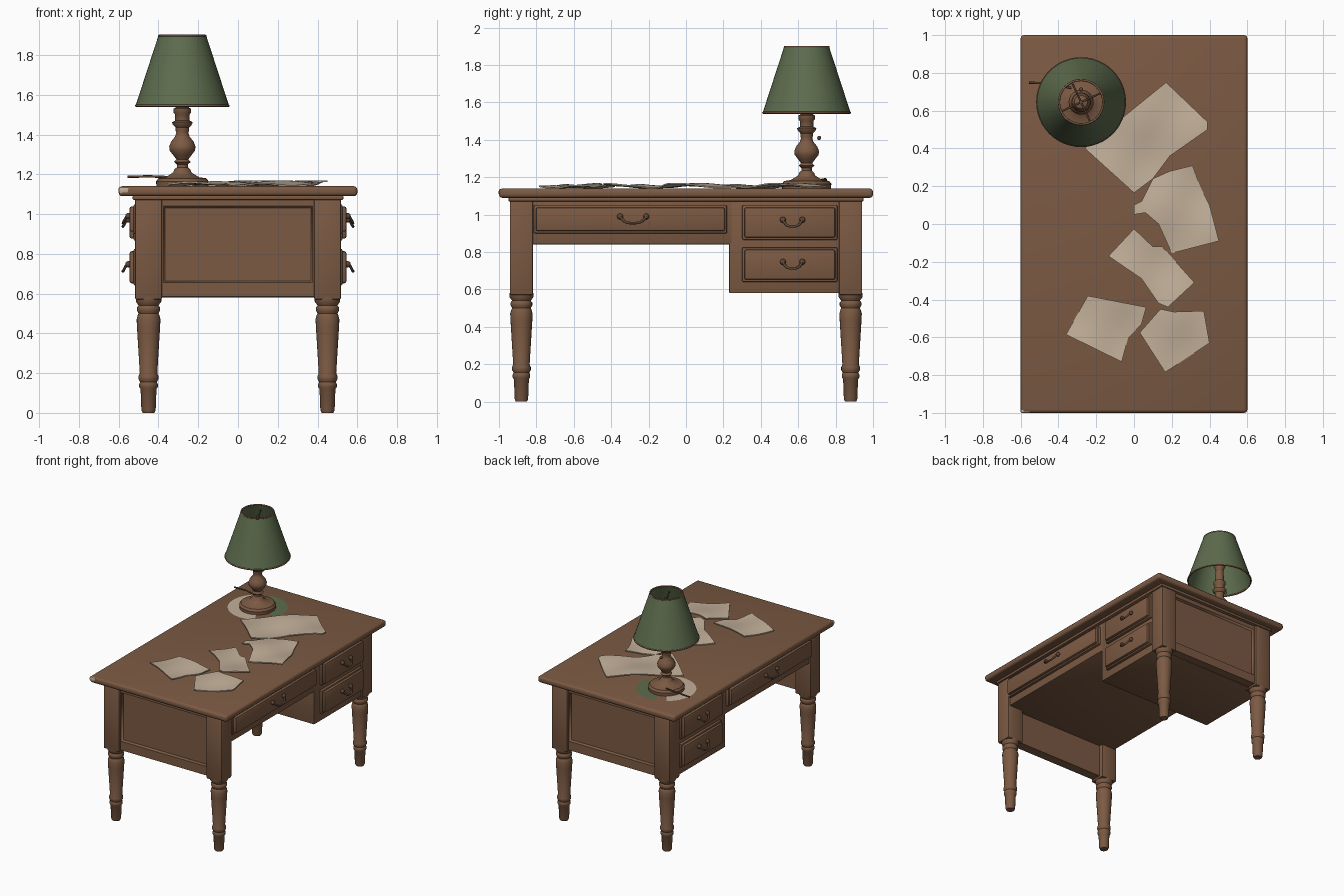
import bpy, bmesh, math
from mathutils import Vector

if "Cube" in bpy.data.objects:
    bpy.data.objects.remove(bpy.data.objects["Cube"])


def material(name, rgb):
    m = bpy.data.materials.new(name)
    m.use_nodes = True
    m.diffuse_color = (*rgb, 1)
    m.node_tree.nodes["Principled BSDF"].inputs["Base Color"].default_value = (*rgb, 1)
    return m


WOOD = material("brown wood", (0.2, 0.102, 0.056))
SHADE = material("green fabric", (0.11, 0.15, 0.075))
PAPER = material("cream paper", (0.54, 0.43, 0.32))
METAL = material("dark bronze", (0.11, 0.062, 0.038))


def finish(name, bm, mat, loc=(0, 0, 0), smooth=True):
    bmesh.ops.recalc_face_normals(bm, faces=bm.faces)
    me = bpy.data.meshes.new(name)
    bm.to_mesh(me)
    bm.free()
    me.materials.append(mat)
    if smooth:
        me.polygons.foreach_set("use_smooth", [True] * len(me.polygons))
        me.set_sharp_from_angle(angle=math.radians(40))
    ob = bpy.data.objects.new(name, me)
    ob.location = loc
    bpy.context.collection.objects.link(ob)
    return ob


def box(name, lo, hi, mat=WOOD, bevel=0.0, segments=2):
    lo, hi = Vector(lo), Vector(hi)
    bm = bmesh.new()
    bmesh.ops.create_cube(bm, size=1)
    for v in bm.verts:
        v.co = Vector([c * s for c, s in zip(v.co, hi - lo)]) + (lo + hi) / 2
    if bevel:
        bmesh.ops.bevel(bm, geom=bm.edges[:], offset=bevel, segments=segments,
                        profile=0.5, affect='EDGES')
    return finish(name, bm, mat)


def lathe(name, profile, loc, mat=WOOD, steps=32, closed=False):
    bm = bmesh.new()
    vs = [bm.verts.new((r, 0, z)) for r, z in profile]
    es = [bm.edges.new(p) for p in zip(vs, vs[1:])]
    if closed:
        es.append(bm.edges.new((vs[-1], vs[0])))
    bmesh.ops.spin(bm, geom=vs + es, cent=(0, 0, 0), axis=(0, 0, 1),
                   angle=math.tau, steps=steps)
    bmesh.ops.remove_doubles(bm, verts=bm.verts, dist=1e-5)
    return finish(name, bm, mat, loc)


def tube(name, points, radius, mat, cyclic=False):
    cu = bpy.data.curves.new(name, 'CURVE')
    cu.dimensions = '3D'
    cu.bevel_depth, cu.bevel_resolution = radius, 2
    cu.use_fill_caps = True
    sp = cu.splines.new('POLY')
    sp.points.add(len(points) - 1)
    for p, co in zip(sp.points, points):
        p.co = (*co, 1)
    sp.use_cyclic_u = cyclic
    sp.use_smooth = True
    cu.materials.append(mat)
    ob = bpy.data.objects.new(name, cu)
    bpy.context.collection.objects.link(ob)
    return ob


# Table top with rounded edge and a moulding beneath it
box("table_top", (-0.6, -1, 1.09), (0.6, 1, 1.14), bevel=0.018, segments=3)
box("top_moulding", (-0.53, -0.95, 1.07), (0.53, 0.95, 1.095), bevel=0.008)

# Posts and turned legs
leg_profile = [(0, 0), (.03, 0), (.036, .015), (.04, .12), (.047, .13), (.047, .145),
               (.042, .155), (.05, .17), (.05, .185), (.044, .2), (.058, .43),
               (.06, .47), (.055, .49), (.05, .5), (.058, .515), (.058, .53),
               (.05, .54), (.064, .56), (.064, .58), (0, .58)]
for sx, xn in ((1, "left"), (-1, "right")):
    for sy, yn in ((1, "back"), (-1, "front")):
        x, y = sx * 0.45, sy * 0.88
        box(f"{yn}_{xn}_post", (x - .068, y - .062, .57), (x + .068, y + .062, 1.09), bevel=.008)
        lathe(f"{yn}_{xn}_leg", leg_profile, (x, y, 0), steps=24)

# End walls with a sunken panel inside a bevelled frame
for sy, yn in ((1, "back"), (-1, "front")):
    wall = box(f"{yn}_wall", (-.39, min(sy * .85, sy * .925), .585), (.39, max(sy * .85, sy * .925), 1.09))
    bm = bmesh.new()
    bm.from_mesh(wall.data)
    outer = [f for f in bm.faces if f.normal.y * sy > 0.9]
    bmesh.ops.inset_region(bm, faces=outer, thickness=0.03, depth=0)
    for v in outer[0].verts:
        v.co.z = 0.655 if v.co.z < 0.8 else 1.04
        v.co.x = math.copysign(0.375, v.co.x)
    bmesh.ops.inset_region(bm, faces=outer, thickness=0.012, depth=-0.018)
    bm.to_mesh(wall.data)
    bm.free()

# Drawer carcasses
box("wide_drawer_case", (-.505, -.86, .84), (.505, .25, 1.09), bevel=.006)
box("drawer_pedestal", (-.505, .23, .58), (.505, .86, 1.09), bevel=.006)
box("pedestal_back_fill", (-.4, .8, .585), (.4, .9, 1.05))


# Bail handle with two round mounts
def handle(name, side, y, z, half):
    x = side * 0.545
    for s in (-1, 1):
        bm = bmesh.new()
        bmesh.ops.create_uvsphere(bm, u_segments=12, v_segments=8, radius=.016)
        finish(name + "_mount", bm, METAL, (x + side * .006, y + s * half, z + .015))
    pts = []
    for i in range(17):
        t = i / 8 - 1
        drop = (1 - abs(t) ** 4) * .035
        pts.append((x + side * (.014 + drop * .55), y + t * half * (1 - .15 * (1 - t * t)), z + .015 - drop))
    tube(name, pts, .007, METAL)


# Drawer fronts on both long sides
drawers = [("wide_drawer", -.815, .22, .9, 1.05, .07),
           ("upper_drawer", .3, .81, .865, 1.05, .052),
           ("lower_drawer", .3, .81, .64, .825, .052)]
for side, xn in ((1, "left"), (-1, "right")):
    for dn, y0, y1, z0, z1, half in drawers:
        a, b = sorted((side * .48, side * .525))
        box(f"{xn}_{dn}_front", (a, y0, z0), (b, y1, z1), bevel=.008)
        a, b = sorted((side * .5, side * .545))
        box(f"{xn}_{dn}_raised_field", (a, y0 + .012, z0 + .012), (b, y1 - .012, z1 - .012), bevel=.01)
        handle(f"{xn}_{dn}_handle", side, (y0 + y1) / 2 + .015, (z0 + z1) / 2, half)

# Lamp
LX, LY = -0.28, 0.645
lathe("lamp_stand", [(0, 1.135), (.13, 1.135), (.132, 1.165), (.12, 1.18), (.085, 1.185),
                     (.06, 1.2), (.045, 1.21), (.04, 1.225), (.028, 1.235), (.028, 1.25),
                     (.042, 1.262), (.03, 1.275), (.045, 1.295), (.064, 1.32), (.066, 1.34),
                     (.056, 1.365), (.036, 1.39), (.03, 1.41), (.034, 1.42), (.034, 1.435),
                     (.048, 1.45), (.052, 1.462), (.036, 1.47), (.036, 1.5), (.044, 1.51),
                     (.044, 1.53), (.034, 1.535), (.03, 1.62), (0, 1.62)], (LX, LY, 0))
lathe("lamp_bulb", [(0, 1.61), (.025, 1.62), (.045, 1.67), (.05, 1.71), (.035, 1.75), (0, 1.765)],
      (LX, LY, 0))
lathe("lamp_shade", [(.235, 1.545), (.12, 1.898), (.114, 1.898), (.229, 1.545)],
      (LX, LY, 0), SHADE, steps=48, closed=True)
for n, r, z in (("shade_top_rim", .117, 1.896), ("shade_bottom_rim", .232, 1.545)):
    ring = [(LX + r * math.cos(i * math.tau / 48), LY + r * math.sin(i * math.tau / 48), z) for i in range(48)]
    tube(n, ring, .006, WOOD, cyclic=True)
for i in range(4):
    a = math.radians(25 + 90 * i)
    tube("shade_support", [(LX, LY, 1.84), (LX + .13 * math.cos(a), LY + .13 * math.sin(a), 1.85)], .005, METAL)
tube("support_rod", [(LX, LY, 1.74), (LX, LY, 1.86)], .012, METAL)

# Pull ball and a thin rod lying beside the lamp
bm = bmesh.new()
bmesh.ops.create_uvsphere(bm, u_segments=10, v_segments=6, radius=.011)
finish("pull_ball", bm, METAL, (LX, .712, 1.41))
tube("side_rod", [(-.555, .748, 1.187), (-.45, .745, 1.19), (-.33, .72, 1.185)], .006, METAL)


# Coloured patches on the table around the lamp foot
def patch(name, start, end, r, mat):
    bm = bmesh.new()
    arc = [math.radians(start + (end - start) * i / 20) for i in range(21)]
    bm.faces.new([bm.verts.new((q * math.cos(a), q * math.sin(a), 0))
                  for q, seq in ((r, arc), (.1, arc[::-1])) for a in seq])
    finish(name, bm, mat, (LX, LY, 1.1415), smooth=False)


patch("green_patch", -15, 100, .215, SHADE)
patch("cream_patch", 125, 300, .215, PAPER)


# Rumpled sheets of paper
def paper(name, outline):
    bm = bmesh.new()
    f = bm.faces.new([bm.verts.new((x, y, 0)) for x, y in outline])
    bmesh.ops.triangulate(bm, faces=[f])
    bmesh.ops.subdivide_edges(bm, edges=bm.edges[:], cuts=7, use_grid_fill=True)
    for v in bm.verts:
        x, y, _ = v.co
        v.co.z = 1.158 + .007 * math.sin(13 * y + 5 * x) + .005 * math.sin(17 * x - 9 * y)
    top = bm.faces[:]
    skirt = bmesh.ops.extrude_face_region(bm, geom=top)["geom"]
    for v in skirt:
        if isinstance(v, bmesh.types.BMVert):
            v.co.z -= 0.008
    finish(name, bm, PAPER)


paper("paper_large", [(.17, .75), (.39, .54), (.39, .5), (.19, .36), (.1, .24),
                      (0, .165), (-.26, .4), (-.04, .58)])
paper("paper_middle", [(.31, .31), (.35, .2), (.4, .1), (.45, -.09), (.2, -.155), (.13, 0),
                       (.06, .06), (0, .05), (0, .1), (.04, .12), (.1, .24), (.19, .28)])
paper("paper_small", [(0, -.025), (.1, -.12), (.15, -.12), (.32, -.31), (.18, -.44), (.13, -.42),
                      (.04, -.29), (-.135, -.17)])
paper("paper_right", [(-.245, -.38), (.065, -.44), (.04, -.53), (-.03, -.6), (-.065, -.73), (-.36, -.585)])
paper("paper_left", [(.14, -.45), (.21, -.465), (.37, -.46), (.4, -.63), (.165, -.785), (.03, -.575)])

# Worn corner of the table top
box("worn_corner", (-.6015, -1.0015, 1.1), (-.545, -.975, 1.138), PAPER, bevel=.012)
